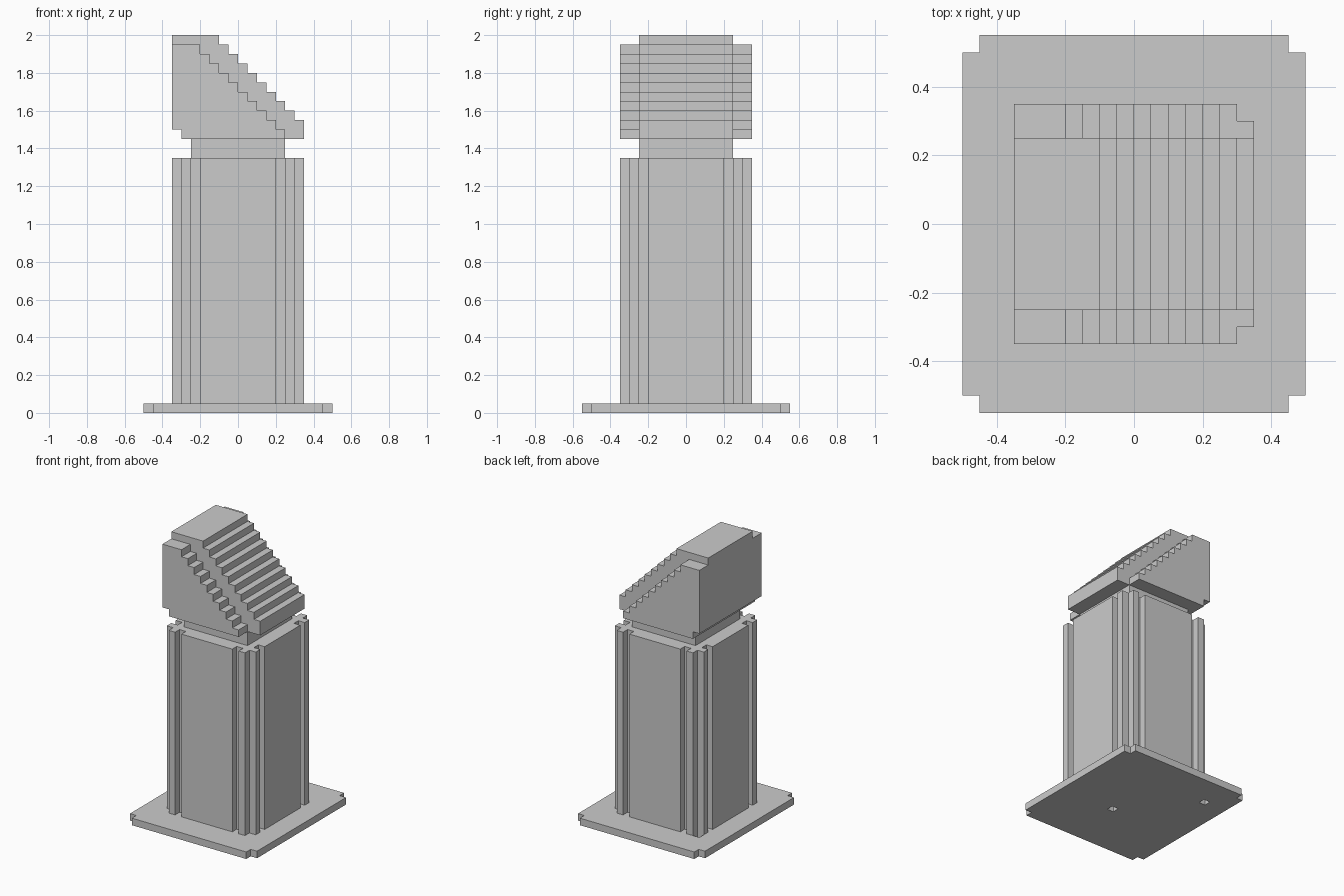
import bpy, bmesh
from mathutils import Vector

if "Cube" in bpy.data.objects:
    bpy.data.objects.remove(bpy.data.objects["Cube"])

S = 0.05  # one block step


def prism(name, profile, axis, lo, hi):
    """Extrude a 2D profile along z (profile in xy) or along y (profile in xz)."""
    def place(p, t):
        return (p[0], p[1], t) if axis == 'z' else (p[0], t, p[1])
    bm = bmesh.new()
    face = bm.faces.new([bm.verts.new(place(p, lo)) for p in profile])
    new = bmesh.ops.extrude_face_region(bm, geom=[face])['geom']
    offset = Vector(place((0, 0), hi - lo))
    bmesh.ops.translate(bm, vec=offset, verts=[v for v in new if isinstance(v, bmesh.types.BMVert)])
    bmesh.ops.recalc_face_normals(bm, faces=bm.faces)
    mesh = bpy.data.meshes.new(name)
    bm.to_mesh(mesh)
    bm.free()
    ob = bpy.data.objects.new(name, mesh)
    bpy.context.collection.objects.link(ob)
    return ob


def rect(x0, x1, y0, y1):
    return [(x0, y0), (x1, y0), (x1, y1), (x0, y1)]


def four_way(side):
    """Repeat one side's outline by quarter turns."""
    pts = []
    for _ in range(4):
        pts += side
        side = [(-y, x) for x, y in side]
    return pts


def stairs(x, z, steps):
    """Points climbing from (x, z) up and towards -x."""
    pts = []
    for i in range(steps):
        pts += [(x - i * S, z + i * S), (x - i * S, z + (i + 1) * S)]
    return pts


# Base plate with notched corners and two small holes in its underside
base = prism("base_plate", [(-.45, -.55), (.45, -.55), (.45, -.5), (.5, -.5), (.5, .5), (.45, .5),
                            (.45, .55), (-.45, .55), (-.45, .5), (-.5, .5), (-.5, -.5), (-.45, -.5)],
             'z', 0, S)
for x, y in [(.05, -.15), (-.35, .3)]:
    cutter = prism("hole_cutter", rect(x, x + S, y, y + S), 'z', -S, 2 * S)
    cutter.hide_render = True
    cutter.hide_viewport = True
    mod = base.modifiers.new("hole", 'BOOLEAN')
    mod.operation = 'DIFFERENCE'
    mod.solver = 'EXACT'
    mod.object = cutter

# Column: raised panel on each side, grooves, and notched corner posts
prism("column", four_way([(-.3, -.35), (-.25, -.35), (-.25, -.3), (-.2, -.3), (-.2, -.35),
                          (.2, -.35), (.2, -.3), (.25, -.3), (.25, -.35), (.3, -.35), (.3, -.3)]),
      'z', S, 1.35)

# Neck
prism("neck", rect(-.25, .25, -.25, .25), 'z', 1.35, 1.45)

# Head: tall stepped middle, with lower stepped cheeks on both sides
back = [(-.35, 1.5), (-.3, 1.5), (-.3, 1.45)]
prism("head_middle", back + [(.35, 1.45), (.35, 1.55)] + stairs(.3, 1.55, 9) + [(-.35, 2)],
      'y', -.25, .25)
cheeks = prism("head_cheeks", back + stairs(.25, 1.45, 10) + [(-.35, 1.95)], 'y', .25, .35)
cheeks.modifiers.new("mirror", 'MIRROR').use_axis = (False, True, False)
